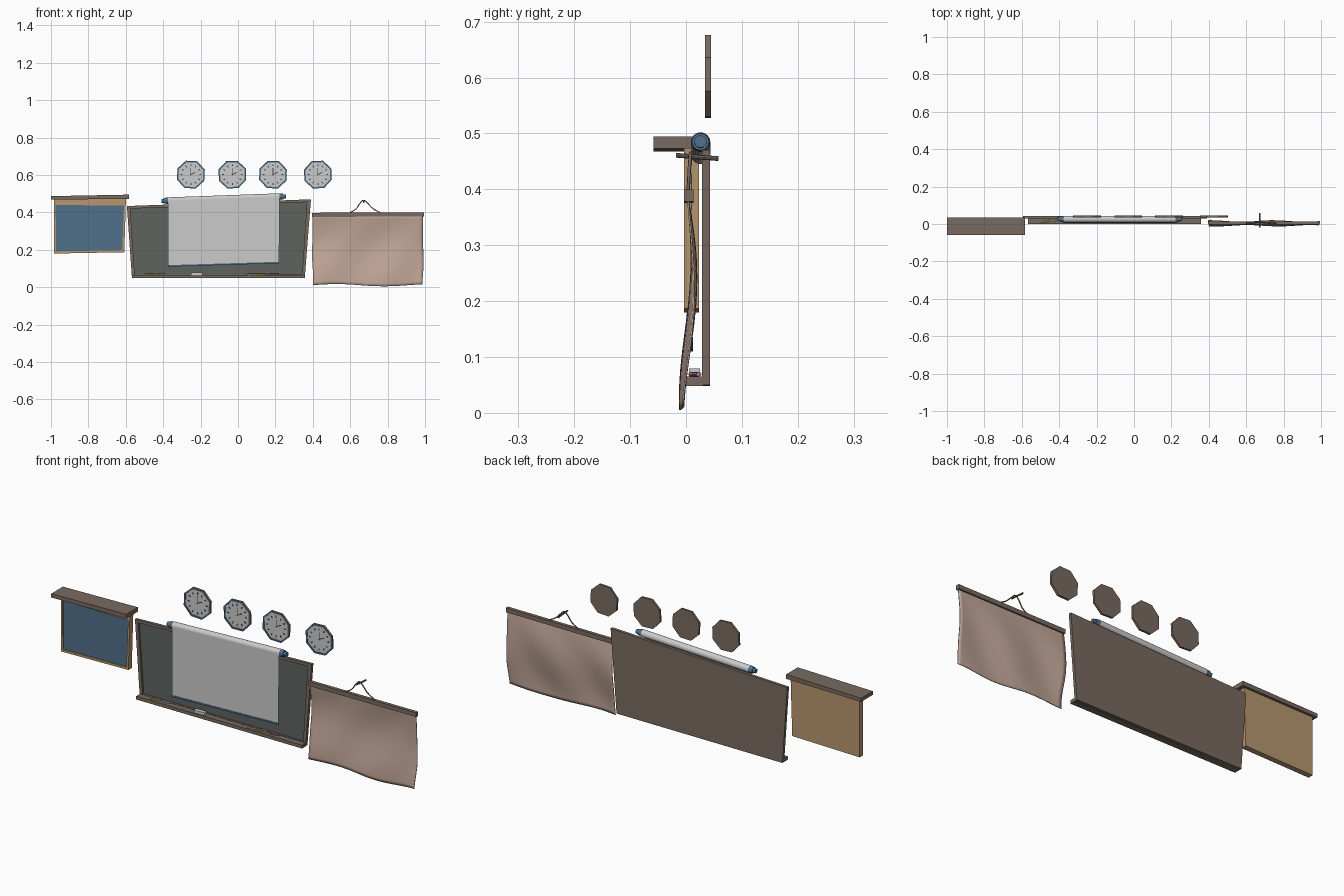
import bpy, bmesh, math
from mathutils import Vector, Matrix

if "Cube" in bpy.data.objects:
    bpy.data.objects.remove(bpy.data.objects["Cube"])


def mat(name, rgb):
    m = bpy.data.materials.new(name)
    m.diffuse_color = (*rgb, 1)
    m.use_nodes = True
    m.node_tree.nodes["Principled BSDF"].inputs["Base Color"].default_value = m.diffuse_color
    return m


WOOD = mat("wood", (0.19, 0.145, 0.115))
TAN = mat("tan", (0.48, 0.31, 0.16))
BLUE = mat("blue", (0.08, 0.16, 0.26))
SLATE = mat("slate", (0.11, 0.125, 0.115))
PAPER = mat("paper", (0.53, 0.38, 0.31))
GREY = mat("grey", (0.6, 0.6, 0.6))
DARK = mat("dark", (0.05, 0.05, 0.055))
YELLOW = mat("yellow", (0.6, 0.55, 0.08))
PINK = mat("pink", (0.5, 0.15, 0.4))


def finish(name, bm, mats):
    bmesh.ops.recalc_face_normals(bm, faces=bm.faces)
    me = bpy.data.meshes.new(name)
    bm.to_mesh(me)
    bm.free()
    ob = bpy.data.objects.new(name, me)
    bpy.context.collection.objects.link(ob)
    for m in mats:
        me.materials.append(m)
    return ob


def add_prism(bm, pts, y0, y1):
    """Extrude an x-z outline from y0 to y1."""
    a = [bm.verts.new((x, y0, z)) for x, z in pts]
    b = [bm.verts.new((x, y1, z)) for x, z in pts]
    n = len(pts)
    bm.faces.new(a)
    bm.faces.new(b[::-1])
    for i in range(n):
        bm.faces.new((a[i], b[i], b[(i + 1) % n], a[(i + 1) % n]))


def prism(name, pts, y0, y1, m):
    bm = bmesh.new()
    add_prism(bm, pts, y0, y1)
    return finish(name, bm, [m])


def framed_panel(name, outer, inner, y0, y1, depth, mats):
    """Solid slab with a recessed front; mats = body, rim, face."""
    bm = bmesh.new()
    rows = [[bm.verts.new((x, y, z)) for x, z in pts] for pts, y in
            ((outer, y1), (outer, y0), (inner, y0), (inner, y0 + depth))]
    n = len(outer)
    bm.faces.new(rows[0])
    for r in range(3):
        for i in range(n):
            j = (i + 1) % n
            f = bm.faces.new((rows[r][i], rows[r][j], rows[r + 1][j], rows[r + 1][i]))
            f.material_index = 1 if r else 0
    bm.faces.new(rows[3]).material_index = 2
    return finish(name, bm, mats)


def rod(name, p, q, r, m, sides=24, r2=None):
    p, q = Vector(p), Vector(q)
    d = q - p
    bm = bmesh.new()
    M = Matrix.Translation((p + q) / 2) @ d.to_track_quat('Z', 'Y').to_matrix().to_4x4()
    bmesh.ops.create_cone(bm, cap_ends=True, segments=sides, radius1=r,
                          radius2=r if r2 is None else r2, depth=d.length, matrix=M)
    ob = finish(name, bm, [m])
    smooth(ob)
    return ob


def smooth(ob):
    bpy.ops.object.select_all(action='DESELECT')
    ob.select_set(True)
    bpy.context.view_layer.objects.active = ob
    bpy.ops.object.shade_smooth_by_angle(angle=math.radians(40))


# Octagonal wall clocks with tick marks and hands
def octagon(cx, cz, apothem, turn):
    r = apothem / math.cos(math.pi / 8)
    return [(cx + r * math.cos(turn + math.pi * (i + .5) / 4),
             cz + r * math.sin(turn + math.pi * (i + .5) / 4)) for i in range(8)]


def add_mark(bm, cx, cz, ang, r0, r1, w):
    c, s = math.sin(ang), math.cos(ang)
    add_prism(bm, [(cx + c * r + s * k * w, cz + s * r - c * k * w)
                   for r, k in ((r0, -1), (r1, -1), (r1, 1), (r0, 1))], 0.0355, 0.0375)


for k, cx in enumerate((-0.252, -0.03, 0.187, 0.427)):
    turn = math.radians((-3, 2, -2, 3)[k])
    framed_panel(f"clock_{k + 1}", octagon(cx, 0.602, 0.073, turn),
                 octagon(cx, 0.602, 0.065, turn), 0.034, 0.045, 0.003, [WOOD, BLUE, GREY])
    bm = bmesh.new()
    for h in range(12):
        add_mark(bm, cx, 0.602, h * math.pi / 6, 0.045, 0.055, 0.0025)
    add_mark(bm, cx, 0.602, 0.0, -0.004, 0.036, 0.0015)
    add_mark(bm, cx, 0.602, math.radians(62), -0.004, 0.028, 0.002)
    finish(f"clock_marks_{k + 1}", bm, [DARK])

# Blue notice panel with tan frame and overhanging shelf
framed_panel("notice_panel",
             [(-0.984, 0.18), (-0.608, 0.187), (-0.599, 0.475), (-0.984, 0.475)],
             [(-0.973, 0.192), (-0.619, 0.198), (-0.61, 0.436), (-0.975, 0.44)],
             -0.004, 0.023, 0.006, [TAN, TAN, BLUE])
prism("panel_shelf", [(-1.0, 0.468), (-0.582, 0.473), (-0.582, 0.495), (-1.0, 0.487)],
      -0.058, 0.035, WOOD)

# Chalkboard, skewed outline, with tray
framed_panel("chalkboard",
             [(-0.567, 0.048), (0.357, 0.05), (0.39, 0.47), (-0.594, 0.434)],
             [(-0.552, 0.066), (0.343, 0.067), (0.368, 0.455), (-0.576, 0.42)],
             0.0285, 0.043, 0.01, [WOOD, WOOD, SLATE])
prism("chalk_tray", [(-0.567, 0.048), (0.357, 0.048), (0.357, 0.065), (-0.567, 0.065)],
      0.0, 0.03, WOOD)

# Eraser and chalk sticks on the tray
prism("eraser", [(-0.25, 0.065), (-0.19, 0.065), (-0.19, 0.079), (-0.25, 0.079)],
      0.005, 0.025, GREY)
for k, (x, y, l, m) in enumerate(((-0.47, 0.014, 0.05, YELLOW), (-0.41, 0.02, 0.04, GREY),
                                  (0.07, 0.012, 0.04, GREY), (0.12, 0.014, 0.06, YELLOW),
                                  (0.19, 0.018, 0.05, PINK))):
    rod(f"chalk_{k + 1}", (x - l / 2, y - 0.004, 0.069), (x + l / 2, y + 0.004, 0.069),
        0.004, m, 8)


# Pull-down screen: tilted roll, stepped blue caps, sheet and bottom bar
def roll_at(x):
    return (x, 0.026, 0.4735 + 0.036 * (x + 0.08))


rod("screen_roll", roll_at(-0.375), roll_at(0.222), 0.0175, GREY)
for side, x, d in (("left", -0.375, -1), ("right", 0.222, 1)):
    rod(f"roll_cap_{side}", roll_at(x), roll_at(x + d * 0.02), 0.0175, BLUE, 24, 0.015)
    rod(f"roll_pin_{side}", roll_at(x + d * 0.02), roll_at(x + d * 0.034), 0.011, BLUE, 24)
prism("screen_sheet", [(-0.374, 0.112), (0.22, 0.13), (0.222, 0.484), (-0.375, 0.463)],
      0.0085, 0.0105, GREY)
prism("screen_bar", [(-0.374, 0.11), (0.22, 0.128), (0.22, 0.136), (-0.374, 0.118)],
      0.0065, 0.0125, BLUE)

# Hanging cloth map with gentle waves
NX, NZ = 32, 24
bm = bmesh.new()
grid = []
for j in range(NZ + 1):
    t = j / NZ
    row = []
    for i in range(NX + 1):
        u = i / NX
        x = 0.398 + 0.592 * u + 0.004 * math.sin(9 * t + 2 * u) * t
        z = 0.385 - t * (0.374 - 0.006 * math.sin(2.3 * math.pi * u))
        y = 0.003 + 0.011 * math.sin(1.45 * math.pi * t) \
            + 0.006 * math.sin(11 * u + 4 * t) * math.sin(math.pi * t * 0.8)
        row.append(bm.verts.new((x, y, z)))
    grid.append(row)
for j in range(NZ):
    for i in range(NX):
        bm.faces.new((grid[j][i], grid[j + 1][i], grid[j + 1][i + 1], grid[j][i + 1]))
cloth = finish("map_cloth", bm, [PAPER])
sol = cloth.modifiers.new("thickness", 'SOLIDIFY')
sol.thickness = 0.003
sol.offset = 0
for p in cloth.data.polygons:
    p.use_smooth = True

# Map rail, cord and wall peg
prism("map_rail", [(0.396, 0.376), (0.995, 0.378), (0.995, 0.4), (0.396, 0.398)],
      -0.004, 0.013, WOOD)
cu = bpy.data.curves.new("map_cord", 'CURVE')
cu.dimensions = '3D'
cu.bevel_depth = 0.003
cu.bevel_resolution = 1
path = [(0.595, 0.004, 0.396), (0.63, 0.005, 0.418), (0.655, 0.007, 0.452),
        (0.672, 0.008, 0.465), (0.69, 0.007, 0.452), (0.72, 0.005, 0.422),
        (0.765, 0.004, 0.396)]
sp = cu.splines.new('BEZIER')
sp.bezier_points.add(len(path) - 1)
for bp, co in zip(sp.bezier_points, path):
    bp.co = co
    bp.handle_left_type = bp.handle_right_type = 'AUTO'
sp.resolution_u = 4
cord = bpy.data.objects.new("map_cord", cu)
cu.materials.append(WOOD)
bpy.context.collection.objects.link(cord)
rod("wall_peg", (0.672, -0.018, 0.461), (0.672, 0.058, 0.455), 0.0042, WOOD, 8)
